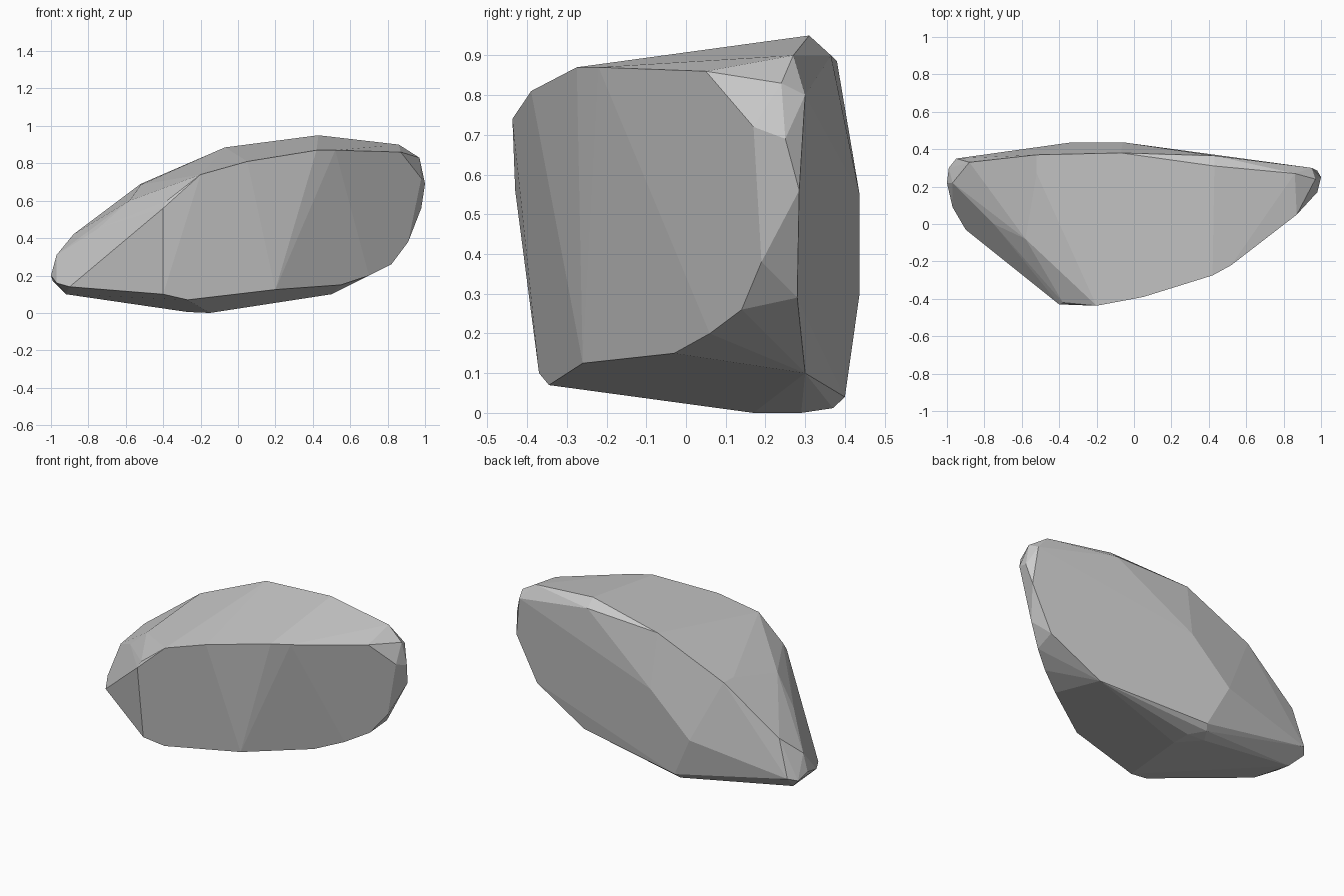
import bpy, bmesh

# Corner points of the rock, grouped by region
front_rim = [(-.40, -.43, .56), (-.20, -.437, .74), (.05, -.39, .81), (.42, -.275, .87),
             (.52, -.22, .87), (.87, .05, .86), (-.38, -.42, .60)]
bottom = [(-.27, -.345, .07), (-.40, -.37, .10), (.20, -.26, .125), (.55, -.03, .15),
          (.70, .06, .20), (.82, .14, .26), (.50, .30, .10), (-.15, .17, 0),
          (-.15, .29, 0), (-.27, .29, .005), (-.22, .37, .012), (-.20, .40, .04)]
top_ridge = [(.43, .31, .95), (-.07, .38, .885), (-.52, .37, .69), (-.88, .33, .42),
             (.86, .27, .90), (-.52, .27, .685), (-.58, -.08, .60), (-.75, 0, .45)]
back = [(-.33, .437, .30), (-.06, .437, .55), (.43, .365, .90)]
right_end = [(1.0, .25, .69), (.98, .285, .56), (.98, .17, .72), (.95, .30, .80),
             (.84, .28, .29), (.97, .24, .83), (.91, .19, .38)]
left_end = [(-1.0, .22, .20), (-.99, .30, .17), (-.95, .35, .19), (-.92, .25, .10),
            (-.97, .22, .31), (-.97, .09, .16), (-.90, -.03, .14)]

# Wrap them in a faceted convex shell
bm = bmesh.new()
for p in front_rim + bottom + top_ridge + back + right_end + left_end:
    bm.verts.new(p)
hull = bmesh.ops.convex_hull(bm, input=bm.verts[:])
loose = [v for v in bm.verts if not v.link_faces]
bmesh.ops.delete(bm, geom=loose, context='VERTS')

# Merge nearly flat neighbours into broad facets
bmesh.ops.dissolve_limit(bm, angle_limit=0.07, verts=bm.verts[:], edges=bm.edges[:])
bmesh.ops.recalc_face_normals(bm, faces=bm.faces[:])
mesh = bpy.data.meshes.new("rock")
bm.to_mesh(mesh)
bm.free()
rock = bpy.data.objects.new("rock", mesh)
bpy.context.collection.objects.link(rock)
